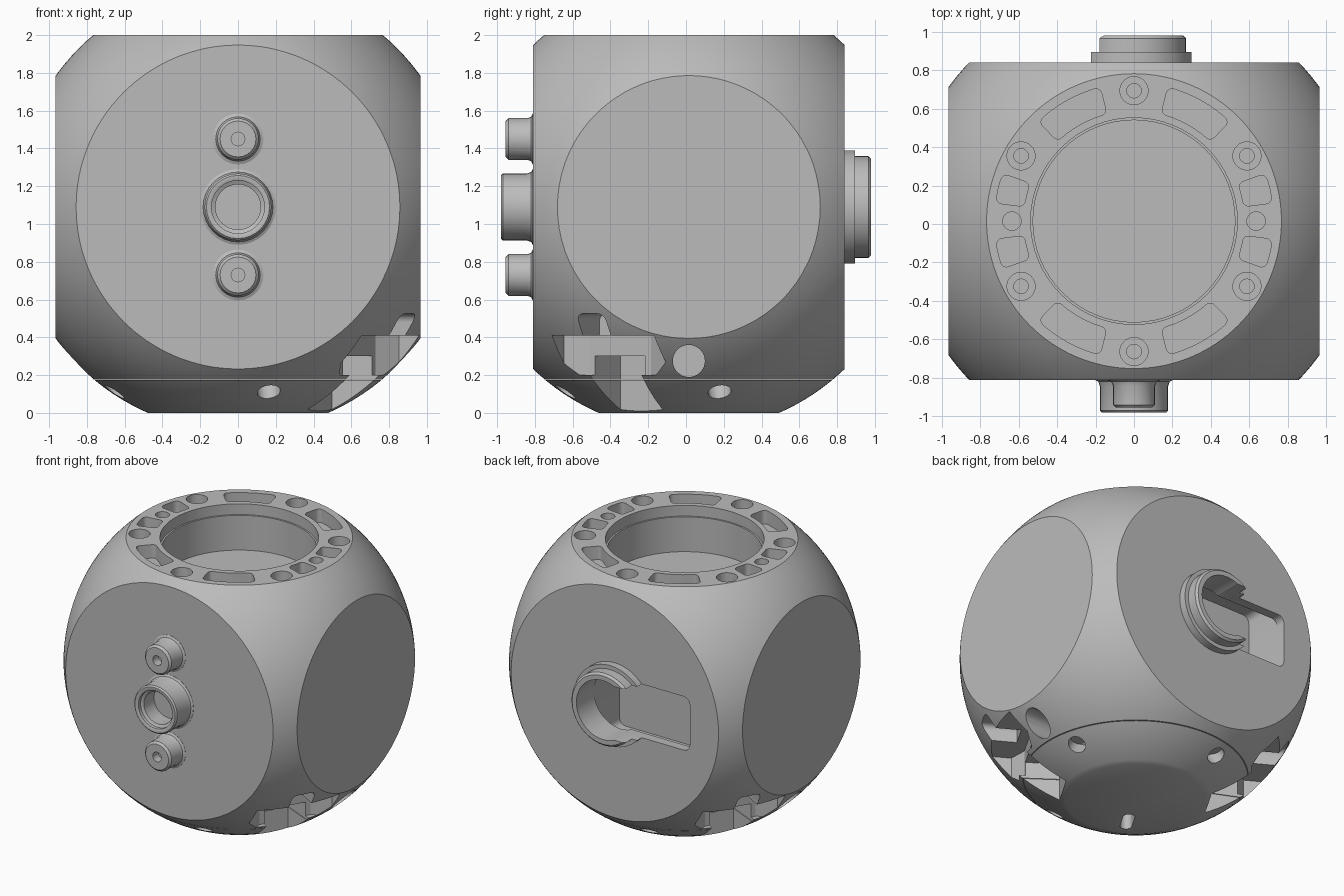
import bpy, bmesh, math
from math import radians, cos, sin, pi
from mathutils import Matrix, Vector

if "Cube" in bpy.data.objects:
    bpy.data.objects.remove(bpy.data.objects["Cube"])

# One grey material
grey = bpy.data.materials.new("plain grey")
grey.use_nodes = True
tone = (0.5, 0.5, 0.5, 1)
grey.diffuse_color = tone
grey.node_tree.nodes["Principled BSDF"].inputs["Base Color"].default_value = tone

CENTRE = Vector((0, 0.015, 1.09))
RADIUS = 1.19
HALF_X, HALF_Y = 0.965, 0.825


def make(name, bm, matrix=Matrix()):
    bmesh.ops.recalc_face_normals(bm, faces=bm.faces[:])
    mesh = bpy.data.meshes.new(name)
    bm.to_mesh(mesh)
    bm.free()
    mesh.transform(matrix)
    mesh.materials.append(grey)
    ob = bpy.data.objects.new(name, mesh)
    bpy.context.collection.objects.link(ob)
    return ob


def core(name, low, high):
    """Sphere with flats on its sides, between two heights."""
    bm = bmesh.new()
    bmesh.ops.create_uvsphere(bm, u_segments=128, v_segments=64, radius=RADIUS,
                              matrix=Matrix.Translation(CENTRE))
    planes = [((HALF_X, 0, 0), (1, 0, 0)), ((-HALF_X, 0, 0), (-1, 0, 0)),
              ((0, CENTRE.y + HALF_Y, 0), (0, 1, 0)), ((0, CENTRE.y - HALF_Y, 0), (0, -1, 0)),
              ((0, 0, high), (0, 0, 1)), ((0, 0, low), (0, 0, -1))]
    for co, no in planes:
        bmesh.ops.bisect_plane(bm, geom=bm.verts[:] + bm.edges[:] + bm.faces[:],
                               dist=1e-5, plane_co=co, plane_no=no, clear_outer=True)
        rim = [e for e in bm.edges if e.is_boundary]
        bmesh.ops.holes_fill(bm, edges=rim, sides=0)
    return make(name, bm)


def prism(points, matrix, low, high):
    """Outline pushed from low to high along local z."""
    bm = bmesh.new()
    face = bm.faces.new([bm.verts.new((x, y, low)) for x, y in points])
    out = bmesh.ops.extrude_face_region(bm, geom=[face])
    top = [v for v in out["geom"] if isinstance(v, bmesh.types.BMVert)]
    bmesh.ops.translate(bm, verts=top, vec=(0, 0, high - low))
    return make("cutter", bm, matrix)


def lathe(name, profile, matrix, steps=32):
    bm = bmesh.new()
    verts = [bm.verts.new((r, 0, h)) for r, h in profile]
    edges = [bm.edges.new((verts[i - 1], verts[i])) for i in range(len(verts))]
    if profile[0][0] == 0:
        bm.edges.remove(edges[0])
        edges = edges[1:]
    bmesh.ops.spin(bm, geom=verts + edges, cent=(0, 0, 0), axis=(0, 0, 1),
                   angle=2 * pi, steps=steps, use_duplicate=False)
    bmesh.ops.remove_doubles(bm, verts=bm.verts[:], dist=1e-4)
    return make(name, bm, matrix)


def cut(cutter, *targets):
    for ob in targets:
        mod = ob.modifiers.new("cut", "BOOLEAN")
        mod.operation, mod.solver, mod.object = "DIFFERENCE", "EXACT", cutter
        with bpy.context.temp_override(object=ob, active_object=ob):
            bpy.ops.object.modifier_apply(modifier=mod.name)
    bpy.data.objects.remove(cutter)


def circle(r, cx=0, cy=0, n=32):
    return [(cx + r * cos(2 * pi * i / n), cy + r * sin(2 * pi * i / n)) for i in range(n)]


def round_box(x0, x1, y0, y1, r, n=4):
    pts = []
    for k, (cx, cy) in enumerate([(x1 - r, y1 - r), (x0 + r, y1 - r),
                                  (x0 + r, y0 + r), (x1 - r, y0 + r)]):
        for i in range(n + 1):
            a = (k + i / n) * pi / 2
            pts.append((cx + r * cos(a), cy + r * sin(a)))
    return pts


def sector(mid, half, r0, r1):
    """Rounded box bent around the centre."""
    width = half * (r0 + r1) / 2
    box = round_box(r0, r1, -width, width, 0.03)
    pts = []
    for i, (x, y) in enumerate(box):
        pts.append((x, y))
        if abs(box[(i + 1) % len(box)][1] - y) > width:  # extra points on long sides
            pts += [(x, y * (1 - k / 3)) for k in (1, 2, 3, 4, 5)]
    return [(x * cos(mid + y / width * half), x * sin(mid + y / width * half)) for x, y in pts]


body = core("body", 0.178, 2)
lid = core("bottom_lid", 0, 0.174)
upright = Matrix.Translation((0, CENTRE.y, 0))

# Top bore
cut(prism(circle(0.525, n=64), upright, 1.66, 2.1), body)
cut(prism(circle(0.537, n=64), upright, 1.92, 2.1), body)

# Ring of screw holes, pin holes and pockets
for k in range(6):
    a = radians(30 + 60 * k)
    x, y = 0.678 * cos(a), 0.678 * sin(a)
    cut(prism(circle(0.073, x, y), upright, 1.9, 2.1), body)
    cut(prism(circle(0.038, x, y, 16), upright, 1.8, 1.95), body)
for side in (0, 180):
    cut(prism(circle(0.048, 0.635 * cos(radians(side)), 0, 24), upright, 1.9, 2.1), body)
    for sign in (1, -1):
        cut(prism(sector(radians(side + sign * 13.7), radians(6.2), 0.575, 0.725),
                  upright, 1.9, 2.1), body)
        cut(prism(sector(radians(side + sign * 61), radians(14.8), 0.575, 0.717),
                  upright, 1.9, 2.1), body)

# Back opening: bore, side slot and hollow behind the wall
back = Matrix.Translation((0, CENTRE.y + HALF_Y, CENTRE.z)) @ Matrix.Rotation(radians(-90), 4, "X")
cut(prism(round_box(-0.62, 0.22, -0.36, 0.36, 0.05), back, -0.37, -0.07), body)
cut(prism(circle(0.22, n=48), back, -0.2, 0.1), body)
cut(prism(round_box(-0.62, 0.05, -0.2, 0.2, 0.05), back, -0.2, 0.1), body)
collar = lathe("back_collar", [(0.22, -0.02), (0.22, 0.14), (0.255, 0.14), (0.27, 0.125),
                               (0.27, 0.055), (0.3, 0.055), (0.3, -0.02)], back, 48)
cut(prism(round_box(-0.62, 0.05, -0.2, 0.2, 0.03), back, -0.2, 0.3), collar)

# Front bosses
front = Matrix.Translation((0, CENTRE.y - HALF_Y, CENTRE.z)) @ Matrix.Rotation(radians(90), 4, "X")
parts = [body, lid, collar]
parts.append(lathe("front_socket", [
    (0, 0.01), (0.12, 0.01), (0.12, 0.13), (0.14, 0.14), (0.14, 0.165), (0.15, 0.17),
    (0.167, 0.17), (0.177, 0.16), (0.177, 0.035), (0.185, 0.01), (0.2, 0.002),
    (0.2, -0.02), (0, -0.02)], front))
for name, offset in (("upper", 0.36), ("lower", -0.36)):
    parts.append(lathe(name + "_front_peg", [
        (0, 0.08), (0.036, 0.08), (0.036, 0.145), (0.095, 0.145), (0.11, 0.13),
        (0.11, 0.03), (0.118, 0.01), (0.135, 0.002), (0.135, -0.02), (0, -0.02)],
        front @ Matrix.Translation((0, offset, 0)), 24))

# Stepped openings on two opposite lower corners
for angle in (-30, 150):
    corner = upright @ Matrix.Rotation(radians(angle), 4, "Z")
    wedge = [(0.73, -0.19), (0.8, -0.3), (1.3, -0.3), (1.3, 0.32), (0.8, 0.32), (0.73, 0.19)]
    cut(prism(wedge, corner, 0.2, 0.41), body)
    notch = [(0.5, -0.13), (1.1, -0.19), (1.1, 0.19), (0.5, 0.13)]
    cut(prism(notch, corner, -0.1, 0.3), body, lid)
    # Rounded slit above, pushed outward
    outward = corner @ Matrix.Rotation(radians(90), 4, "Y")
    cut(prism(round_box(-0.525, -0.3, -0.085, 0.085, 0.04), outward, 0.8, 1.3), body)

# Round side holes
for side in (1, -1):
    sideways = Matrix.Translation((0, CENTRE.y, 0.275)) @ Matrix.Rotation(side * pi / 2, 4, "Y")
    cut(prism(circle(0.085), sideways, 0.65, 1.2), body)

# Slanted holes around the lid and one slot underneath
for k in range(4):
    a = radians(14 + 90 * k)
    normal = Vector((0.675 * cos(a), 0.675 * sin(a), -0.98))
    slant = Matrix.Translation(CENTRE) @ normal.to_track_quat("Z", "Y").to_matrix().to_4x4()
    cut(prism(circle(0.062, n=24), slant, 1.08, 1.3), lid)
under = upright @ Matrix.Rotation(radians(240), 4, "Z")
cut(prism(round_box(0.21, 0.41, -0.04, 0.04, 0.039), under, -0.1, 0.12), lid)

# Smooth curves, sharp edges
bpy.ops.object.select_all(action="DESELECT")
for ob in parts:
    ob.select_set(True)
bpy.context.view_layer.objects.active = body
bpy.ops.object.shade_smooth_by_angle(angle=radians(28))
